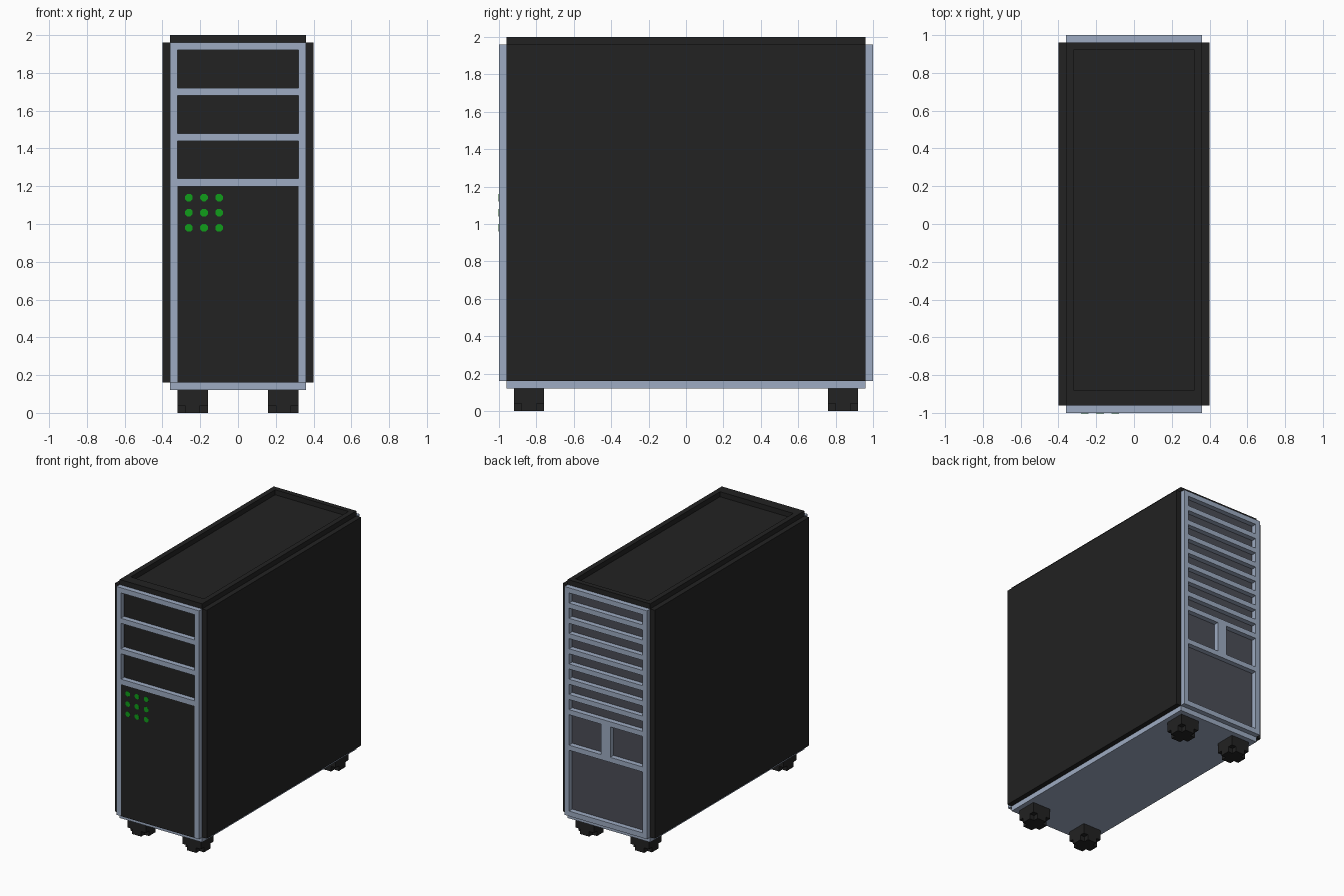
import bpy, bmesh, math

if "Cube" in bpy.data.objects:
    bpy.data.objects.remove(bpy.data.objects["Cube"])


def material(name, rgb):
    m = bpy.data.materials.new(name)
    m.diffuse_color = (*rgb, 1)
    m.use_nodes = True
    m.node_tree.nodes["Principled BSDF"].inputs["Base Color"].default_value = m.diffuse_color
    return m


BLACK = material("black_casing", (0.016, 0.016, 0.016))
STEEL = material("blue_grey_frame", (0.34, 0.41, 0.54))
SLATE = material("dark_slate", (0.07, 0.075, 0.095))
GREEN = material("green_light", (0.005, 0.34, 0.01))


def boxes(name, mat, parts):
    """One object from boxes given as (x0, x1, y0, y1, z0, z1)."""
    bm = bmesh.new()
    for x0, x1, y0, y1, z0, z1 in parts:
        vs = bmesh.ops.create_cube(bm, size=1)["verts"]
        for v in vs:
            v.co.x = x1 if v.co.x > 0 else x0
            v.co.y = y1 if v.co.y > 0 else y0
            v.co.z = z1 if v.co.z > 0 else z0
    me = bpy.data.meshes.new(name)
    bm.to_mesh(me)
    bm.free()
    me.materials.append(mat)
    ob = bpy.data.objects.new(name, me)
    bpy.context.collection.objects.link(ob)
    return ob


# side panels and bottom plate
boxes("side_panels", BLACK, [(s - .02, s + .02, -.96, .96, .16, 1.96) for s in (-.38, .38)])
boxes("bottom_plate", STEEL, [(-.36, .36, -.96, .96, .12, .16)])

# top lid: plate with a raised rim around a shallow tray
boxes("top_lid", BLACK, [
    (-.36, .36, -.96, .96, 1.92, 1.96),
    (-.36, -.32, -.96, .96, 1.96, 2), (.32, .36, -.96, .96, 1.96, 2),
    (-.32, .32, -.96, -.88, 1.96, 2), (-.32, .32, .92, .96, 1.96, 2)])

# walls seen inside the recesses
boxes("front_wall", BLACK, [(-.36, .36, -.96, -.92, .16, 1.92)])
boxes("back_wall", SLATE, [(-.36, .36, .92, .96, .16, 1.92)])

# front frame: posts and bars around three drive bays
posts = [(-.36, -.32), (.32, .36)]
front = [(a, b, -1, -.96, .16, 1.96) for a, b in posts]
front += [(-.32, .32, -1, -.96, z, z + .04) for z in (1.92, 1.68, 1.44, 1.20)]
boxes("front_frame", STEEL, front)
boxes("front_door", BLACK, [(-.32, .32, -1, -.96, .16, 1.20)])

# back frame: eight vents, two ports and one large opening
back = [(a, b, .96, 1, .16, 1.96) for a, b in posts]
levels = [1.92 - .12 * i for i in range(9)] + [.68, .16]
back += [(-.32, .32, .96, 1, z, z + .04) for z in levels]
back.append((-.04, .04, .96, 1, .72, .96))
boxes("back_frame", STEEL, back)

# status lights: 3 x 3 small eight-sided plates
bm = bmesh.new()
for x in (-.26, -.18, -.10):
    for z in (.98, 1.06, 1.14):
        ring = []
        for i in range(8):
            a = math.pi / 8 + i * math.pi / 4
            r = .02 / math.cos(math.pi / 8)
            ring.append(bm.verts.new((x + r * math.cos(a), -1.0, z + r * math.sin(a))))
        f = bm.faces.new(ring)
        ext = bmesh.ops.extrude_face_region(bm, geom=[f])["geom"]
        for v in ext:
            if isinstance(v, bmesh.types.BMVert):
                v.co.y -= .002
bmesh.ops.recalc_face_normals(bm, faces=bm.faces)
me = bpy.data.meshes.new("status_lights")
bm.to_mesh(me)
bm.free()
me.materials.append(GREEN)
bpy.context.collection.objects.link(bpy.data.objects.new("status_lights", me))

# feet: square block with a cross-shaped sole
for sx, xn in ((-1, "left"), (1, "right")):
    for sy, yn in ((-1, "front"), (1, "back")):
        x, y = sx * .24, sy * .84
        boxes(f"{yn}_{xn}_foot", BLACK, [
            (x - .08, x + .08, y - .08, y + .08, .04, .12),
            (x - .04, x + .04, y - .08, y + .08, 0, .04),
            (x - .08, x - .04, y - .04, y + .04, 0, .04),
            (x + .04, x + .08, y - .04, y + .04, 0, .04)])
